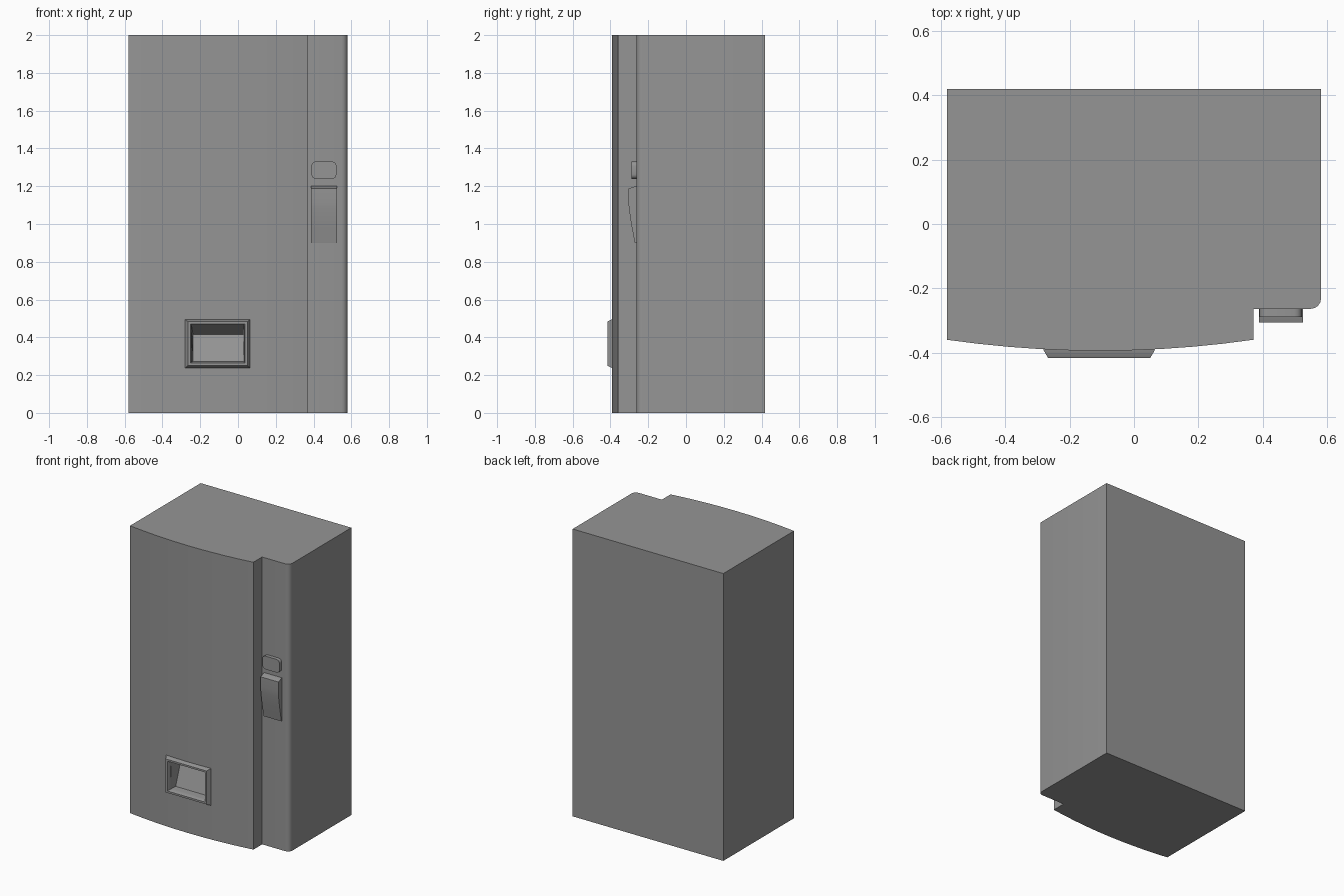
import bpy, bmesh, math
from mathutils import Vector

cube = bpy.data.objects.get("Cube")
if cube:
    bpy.data.objects.remove(cube, do_unlink=True)

grey = bpy.data.materials.new("mid_grey")
grey.use_nodes = True
colour = (0.3, 0.3, 0.3, 1)
grey.diffuse_color = colour
grey.node_tree.nodes["Principled BSDF"].inputs["Base Color"].default_value = colour


def loft(name, rings):
    """Solid skinned through rings of points, capped at both ends."""
    bm = bmesh.new()
    loops = [[bm.verts.new(p) for p in ring] for ring in rings]
    n = len(loops[0])
    for a, b in zip(loops, loops[1:]):
        for i in range(n):
            j = (i + 1) % n
            bm.faces.new((a[i], a[j], b[j], b[i]))
    bm.faces.new(loops[0])
    bm.faces.new(loops[-1])
    bmesh.ops.recalc_face_normals(bm, faces=bm.faces)
    mesh = bpy.data.meshes.new(name)
    bm.to_mesh(mesh)
    bm.free()
    mesh.materials.append(grey)
    obj = bpy.data.objects.new(name, mesh)
    bpy.context.collection.objects.link(obj)
    return obj


def rect(x0, x1, z0, z1, y, y_top=None):
    """Upright rectangle, optionally leaning to y_top at its upper edge."""
    t = y if y_top is None else y_top
    return [(x0, y, z0), (x1, y, z0), (x1, t, z1), (x0, t, z1)]


def smooth(obj):
    bpy.ops.object.select_all(action='DESELECT')
    obj.select_set(True)
    bpy.context.view_layer.objects.active = obj
    bpy.ops.object.shade_smooth_by_angle(angle=math.radians(30))


def cut(obj, cutter):
    mod = obj.modifiers.new("opening", 'BOOLEAN')
    mod.operation = 'DIFFERENCE'
    mod.solver = 'EXACT'
    mod.object = cutter
    bpy.context.view_layer.objects.active = obj
    bpy.ops.object.modifier_apply(modifier=mod.name)


# Cabinet: plan outline with bowed door, stepped side panel, rounded corner
LEFT, DOOR, RIGHT, BACK = -0.58, 0.37, 0.58, 0.418
PANEL, R = -0.263, 0.032
outline = [(LEFT, BACK), (LEFT, -0.359)]
SEGMENTS = 10
for i in range(1, SEGMENTS):
    t = i / SEGMENTS
    bow = 1 - (2 * t - 1) ** 2
    outline.append((LEFT + (DOOR - LEFT) * t, -0.359 - 0.034 * bow))
outline += [(DOOR, -0.359), (DOOR, PANEL)]
for i in range(5):
    a = math.radians(-90 + 90 * i / 4)
    outline.append((RIGHT - R + R * math.cos(a), PANEL + R + R * math.sin(a)))
outline.append((RIGHT, BACK))
cabinet = loft("cabinet", [[(x, y, z) for x, y in outline] for z in (0, 2)])

# Dispensing tray frame with tapered sides
frame = loft("tray_frame", [
    rect(-0.28, 0.064, 0.238, 0.495, -0.38),
    rect(-0.28, 0.064, 0.238, 0.495, -0.392),
    rect(-0.266, 0.05, 0.25, 0.483, -0.416)])

# Hollow of the tray: narrow chamfer, then a leaning back panel
hollow = loft("tray_cutter", [
    rect(-0.259, 0.043, 0.257, 0.476, -0.43),
    rect(-0.247, 0.031, 0.268, 0.466, -0.405),
    rect(-0.238, 0.028, 0.272, 0.415, -0.345, -0.295)])
cut(cabinet, hollow)
cut(frame, hollow)
bpy.data.objects.remove(hollow, do_unlink=True)

# Door handle: wedge side profile extruded across
profile = [(-0.25, 0.9), (-0.271, 0.9), (-0.29, 1.0), (-0.302, 1.08),
           (-0.305, 1.12), (-0.305, 1.187), (-0.268, 1.2), (-0.25, 1.2)]
handle = loft("handle", [[(x, y, z) for y, z in profile] for x in (0.387, 0.524)])

# Lock plate with rounded corners
ring = []
for k, (cx, cz) in enumerate([(1, 1), (-1, 1), (-1, -1), (1, -1)]):
    for i in range(5):
        a = math.radians(90 * k + 90 * i / 4)
        ring.append((0.455 + cx * 0.042 + 0.024 * math.cos(a),
                     1.285 + cz * 0.022 + 0.024 * math.sin(a)))
plate = loft("lock_plate", [[(x, y, z) for x, z in ring] for y in (-0.25, -0.288)])

for obj in (cabinet, frame, handle, plate):
    smooth(obj)
